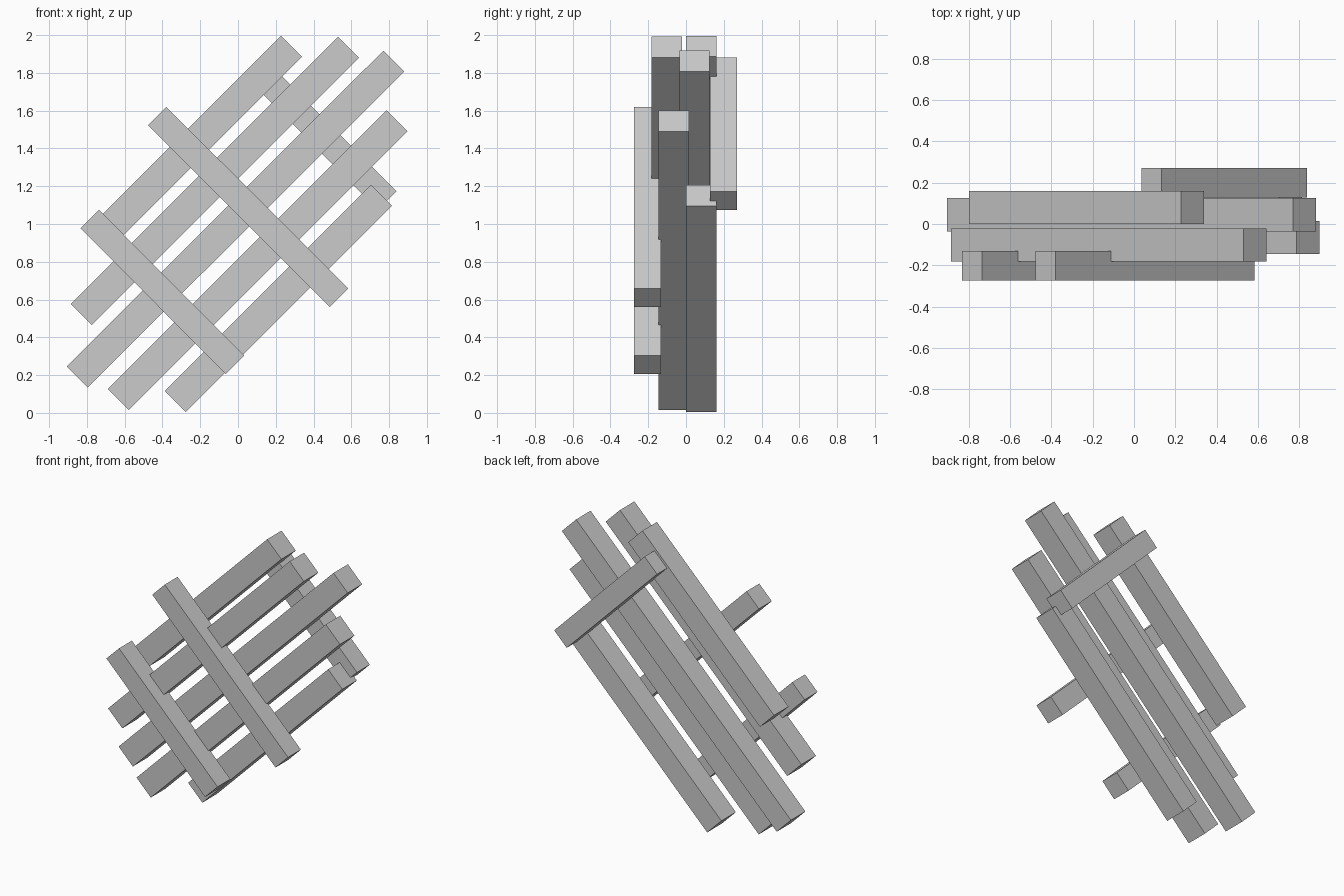
import bpy, math
from mathutils import Vector

if "Cube" in bpy.data.objects:
    bpy.data.objects.remove(bpy.data.objects["Cube"])

grey = bpy.data.materials.new("plain grey")
grey.diffuse_color = (0.6, 0.6, 0.6, 1)
grey.use_nodes = True
grey.node_tree.nodes["Principled BSDF"].inputs["Base Color"].default_value = grey.diffuse_color


def beam(name, start, end, y, width, depth):
    """Square-cut beam between two end centres (x, z), centred at depth y."""
    a, b = Vector((start[0], y, start[1])), Vector((end[0], y, end[1]))
    d = b - a
    bpy.ops.mesh.primitive_cube_add(size=1, location=(a + b) / 2)
    ob = bpy.context.object
    ob.name = name
    ob.scale = (d.length, depth, width)
    ob.rotation_euler = (0, -math.atan2(d.z, d.x), 0)
    ob.data.materials.append(grey)


# Long planks rising to the right, staggered in depth
planks = [
    ((-0.744, 0.914), (0.283, 1.941), 0.080),
    ((-0.830, 0.521), (0.586, 1.936), -0.102),
    ((-0.851, 0.190), (0.825, 1.862), 0.045),
    ((-0.634, 0.071), (0.842, 1.546), -0.065),
    ((-0.333, 0.060), (0.759, 1.152), 0.080),
]
for i, (start, end, y) in enumerate(planks, 1):
    beam(f"plank_{i}", start, end, y, 0.157, 0.161)

# Battens crossing the planks: two on the front, one on the back
beam("front_batten_upper", (-0.428, 1.571), (0.534, 0.610), -0.203, 0.138, 0.143)
beam("front_batten_lower", (-0.785, 1.026), (-0.016, 0.255), -0.203, 0.138, 0.143)
beam("back_batten", (0.085, 1.832), (0.790, 1.124), 0.199, 0.138, 0.143)
